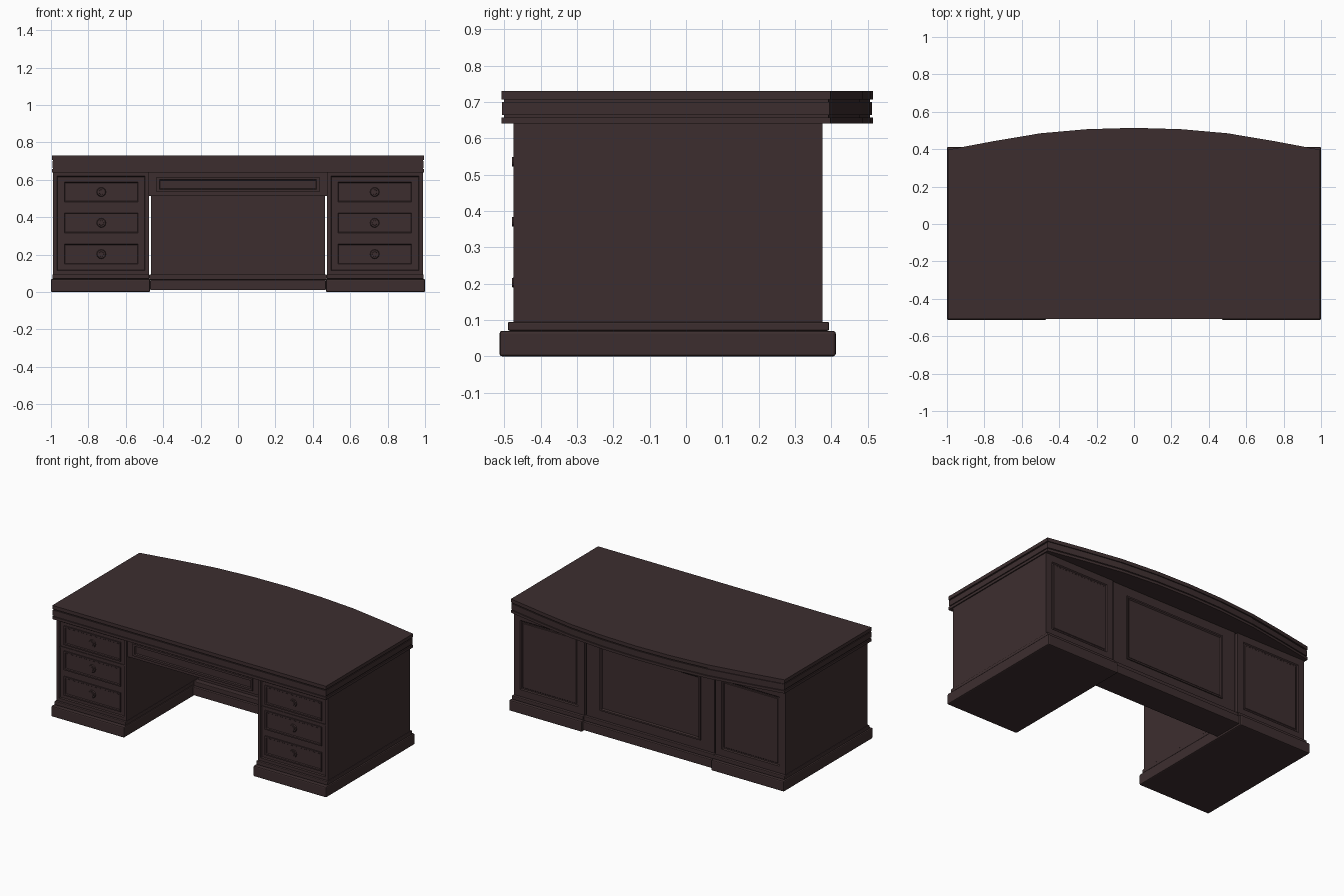
import bpy
import bmesh
from mathutils import Matrix, Vector

cube = bpy.data.objects.get("Cube")
if cube:
    bpy.data.objects.remove(cube, do_unlink=True)

wood = bpy.data.materials.new("dark_walnut")
wood.use_nodes = True
COLOUR = (0.046, 0.027, 0.028, 1)
wood.diffuse_color = COLOUR
wood.node_tree.nodes["Principled BSDF"].inputs["Base Color"].default_value = COLOUR


def finish(name, bm, bevel=0):
    bmesh.ops.recalc_face_normals(bm, faces=bm.faces)
    mesh = bpy.data.meshes.new(name)
    bm.to_mesh(mesh)
    bm.free()
    mesh.materials.append(wood)
    obj = bpy.data.objects.new(name, mesh)
    bpy.context.collection.objects.link(obj)
    if bevel:
        mod = obj.modifiers.new("soft_edges", "BEVEL")
        mod.width, mod.segments = bevel, 2
    return obj


def box(name, x, y, z, panels=(), bevel=0):
    """Box from ranges; panels lists (y direction, [(border, depth), ...]) insets."""
    bm = bmesh.new()
    size = [b - a for a, b in (x, y, z)]
    mid = [(a + b) / 2 for a, b in (x, y, z)]
    bmesh.ops.create_cube(bm, size=1, matrix=Matrix.Translation(mid) @ Matrix.Diagonal((*size, 1)))
    for side, steps in panels:
        bm.normal_update()
        face = max(bm.faces, key=lambda f: f.normal.y * side)
        for border, depth in steps:
            bmesh.ops.inset_region(bm, faces=[face], thickness=border, use_even_offset=True)
            bmesh.ops.translate(bm, verts=face.verts, vec=Vector((0, -side * depth, 0)))
    return finish(name, bm, bevel)


def knob(name, x, y, z):
    # Low round pull with a raised centre
    bm = bmesh.new()
    for radius, length in ((0.026, 0.008), (0.015, 0.012)):
        spot = Matrix.Translation((x, y - length / 2, z)) @ Matrix.Rotation(1.5708, 4, "X")
        bmesh.ops.create_cone(bm, cap_ends=True, segments=12, radius1=radius,
                              radius2=radius * 0.85, depth=length, matrix=spot)
    finish(name, bm)


def span(side, a, b):
    return (a, b) if side > 0 else (-b, -a)


# Bow-backed top with a stepped moulded edge
half = [(0.995, -0.508), (0.995, 0.397), (0.75, 0.443), (0.5, 0.485), (0.25, 0.507)]
outline = half + [(0, 0.514)] + [(-x, y) for x, y in reversed(half)]
edge = [(0.64, 0), (0.657, 0), (0.657, 0.007), (0.664, 0.007), (0.664, 0.002),
        (0.7, 0.002), (0.7, 0.007), (0.707, 0.007), (0.707, 0), (0.73, 0)]
bm = bmesh.new()
rings = [[bm.verts.new((x * (1 - d), y * (1 - 2 * d), z)) for x, y in outline] for z, d in edge]
for low, high in zip(rings, rings[1:]):
    for i in range(len(outline)):
        j = (i + 1) % len(outline)
        bm.faces.new((low[i], low[j], high[j], high[i]))
bm.faces.new(rings[0])
bm.faces.new(rings[-1])
finish("desk_top", bm)

# Pedestals with plinths and three drawers each
for side, label in ((1, "left"), (-1, "right")):
    box(label + "_plinth", span(side, 0.47, 1), (-0.513, 0.412), (0, 0.07), bevel=0.007)
    box(label + "_plinth_step", span(side, 0.474, 0.993), (-0.49, 0.394), (0.07, 0.095), bevel=0.005)
    box(label + "_pedestal", span(side, 0.477, 0.988), (-0.475, 0.375), (0.095, 0.64),
        [(-1, [(0.02, 0), (0.004, 0.009)]),
         (1, [(0.045, 0), (0.006, 0.006), (0.008, 0), (0.003, -0.003)])])
    for n, z in enumerate((0.203, 0.37, 0.535)):
        name = f"{label}_drawer_{n + 1}"
        box(name, span(side, 0.525, 0.937), (-0.474, -0.46), (z - 0.062, z + 0.062),
            [(-1, [(0.009, 0), (0.004, 0.006)])])
        knob(name + "_knob", side * 0.731, -0.466, z)
    # Thin rail between the two upper drawers
    box(label + "_drawer_rail", span(side, 0.5, 0.965), (-0.47, -0.46), (0.448, 0.456))

# Kneehole back panel with its plinth
box("center_plinth", (-0.47, 0.47), (0.2, 0.402), (0.01, 0.065), bevel=0.005)
box("center_plinth_step", (-0.474, 0.474), (0.215, 0.386), (0.065, 0.095), bevel=0.004)
box("modesty_panel", (-0.466, 0.466), (0.25, 0.368), (0.095, 0.64))
box("back_panel_moulding", (-0.365, 0.365), (0.36, 0.375), (0.155, 0.58),
    [(1, [(0.01, 0), (0.008, 0.008)])])

# Center drawer under the top
box("center_drawer_box", (-0.478, 0.478), (-0.465, 0.25), (0.515, 0.64),
    [(-1, [(0.008, 0)])])
box("center_drawer_front", (-0.435, 0.435), (-0.474, -0.46), (0.535, 0.615),
    [(-1, [(0.014, 0), (0.004, 0.008)])])
